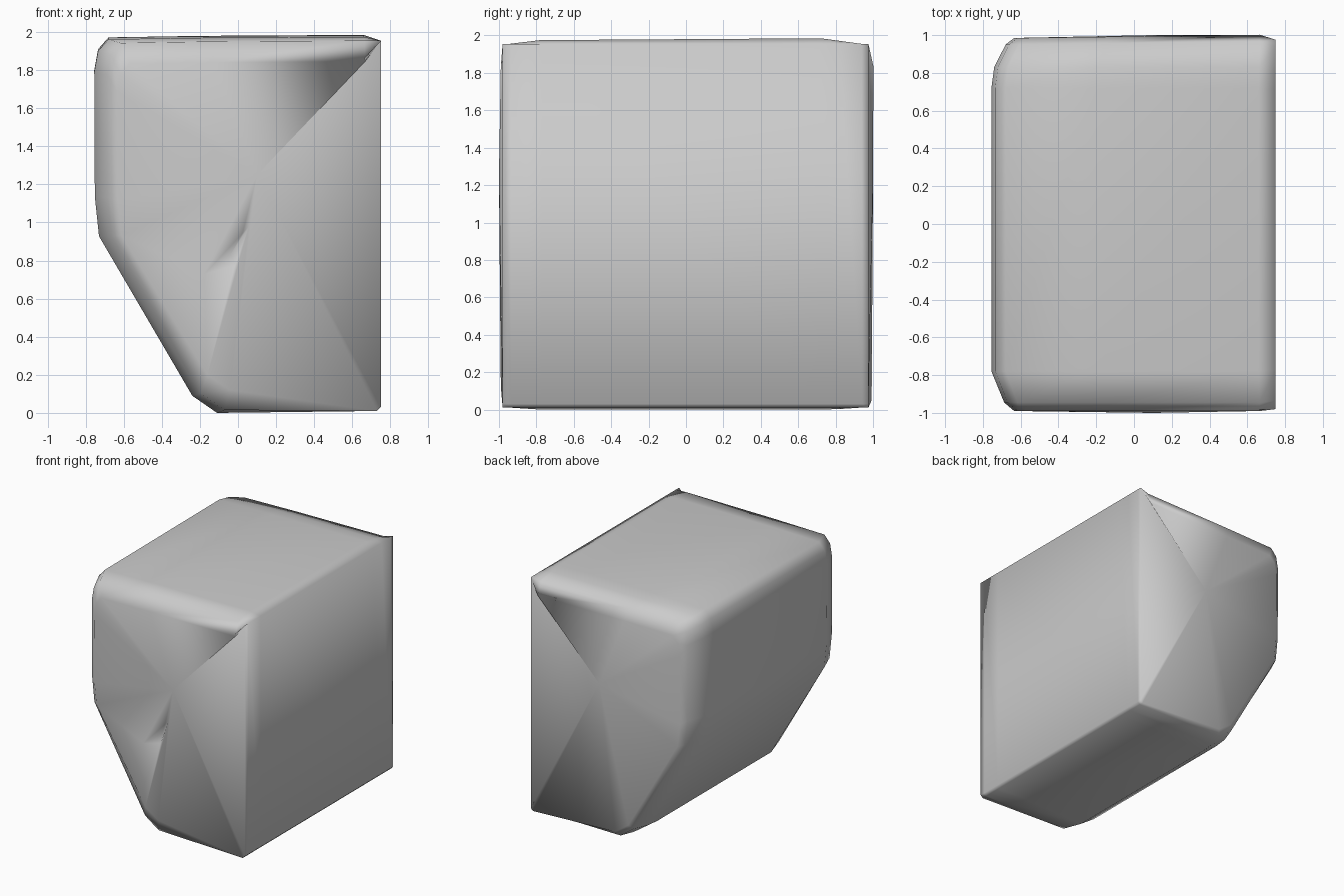
import bpy, bmesh

if "Cube" in bpy.data.objects:
    bpy.data.objects.remove(bpy.data.objects["Cube"])

# Side profile (x, z): flat right side, slanted lower left, softened corners
PROFILE = [(.75, .03), (.73, 0), (-.11, 0), (-.24, .09), (-.73, .93), (-.752, 1.14),
           (-.755, 1.8), (-.735, 1.91), (-.68, 1.972), (-.2, 1.98), (.66, 1.985), (.75, 1.955)]

# Rings front to back: y, width scale, bottom lift, top drop
RINGS = [(-.99, .92, .12, .14), (-.945, .955, .015, .03), (-.78, 1, 0, .01),
         (.72, 1, 0, 0), (.83, .99, .003, .015), (.95, .95, .012, .05), (.985, .92, .05, .15)]


def ring_point(x, z, y, sx, lift, drop):
    if x > .7:                       # the right edge stays crisp
        return x, y * .99, min(max(z, .01), 1.96)
    t = z / 1.985
    nz = z + lift * (1 - t) ** 2 - drop * t ** 2
    ny = y + (.012 * (x + .75) if y > .9 else 0)
    return .75 - (.75 - x) * sx, ny, nz


# Rock block
bm = bmesh.new()
rings = [[bm.verts.new(ring_point(x, z, *r)) for x, z in PROFILE] for r in RINGS]
n = len(PROFILE)
for a, b in zip(rings, rings[1:]):
    for i in range(n):
        j = (i + 1) % n
        bm.faces.new((a[i], a[j], b[j], b[i]))
bm.faces.new(rings[0])
bm.faces.new(rings[-1][::-1])
bmesh.ops.recalc_face_normals(bm, faces=bm.faces)
# Gentle bulge on the front and back faces, so the ends reach full depth
for f in [f for f in bm.faces if len(f.verts) == n]:
    s = 1 if f.calc_center_median().y > 0 else -1
    res = bmesh.ops.poke(bm, faces=[f])
    res['verts'][0].co = (.1, s * 1.0, 1.25)
mesh = bpy.data.meshes.new("rock_block")
bm.to_mesh(mesh)
bm.free()
rock = bpy.data.objects.new("rock_block", mesh)
bpy.context.collection.objects.link(rock)

# Small chipped notch in the front face
bm = bmesh.new()
for co in [(-.27, -1.03, .66), (.11, -1.03, 1.06), (0, -1.03, .74), (-.04, -.94, .83)]:
    bm.verts.new(co)
bmesh.ops.convex_hull(bm, input=bm.verts)
bmesh.ops.recalc_face_normals(bm, faces=bm.faces)
cut_mesh = bpy.data.meshes.new("notch_cutter")
bm.to_mesh(cut_mesh)
bm.free()
cutter = bpy.data.objects.new("notch_cutter", cut_mesh)
bpy.context.collection.objects.link(cutter)
mod = rock.modifiers.new("notch", 'BOOLEAN')
mod.operation = 'DIFFERENCE'
mod.solver = 'EXACT'
mod.object = cutter

bpy.context.view_layer.objects.active = rock
rock.select_set(True)
bpy.ops.object.modifier_apply(modifier="notch")
bpy.data.objects.remove(cutter)
for p in rock.data.polygons:
    p.use_smooth = True
